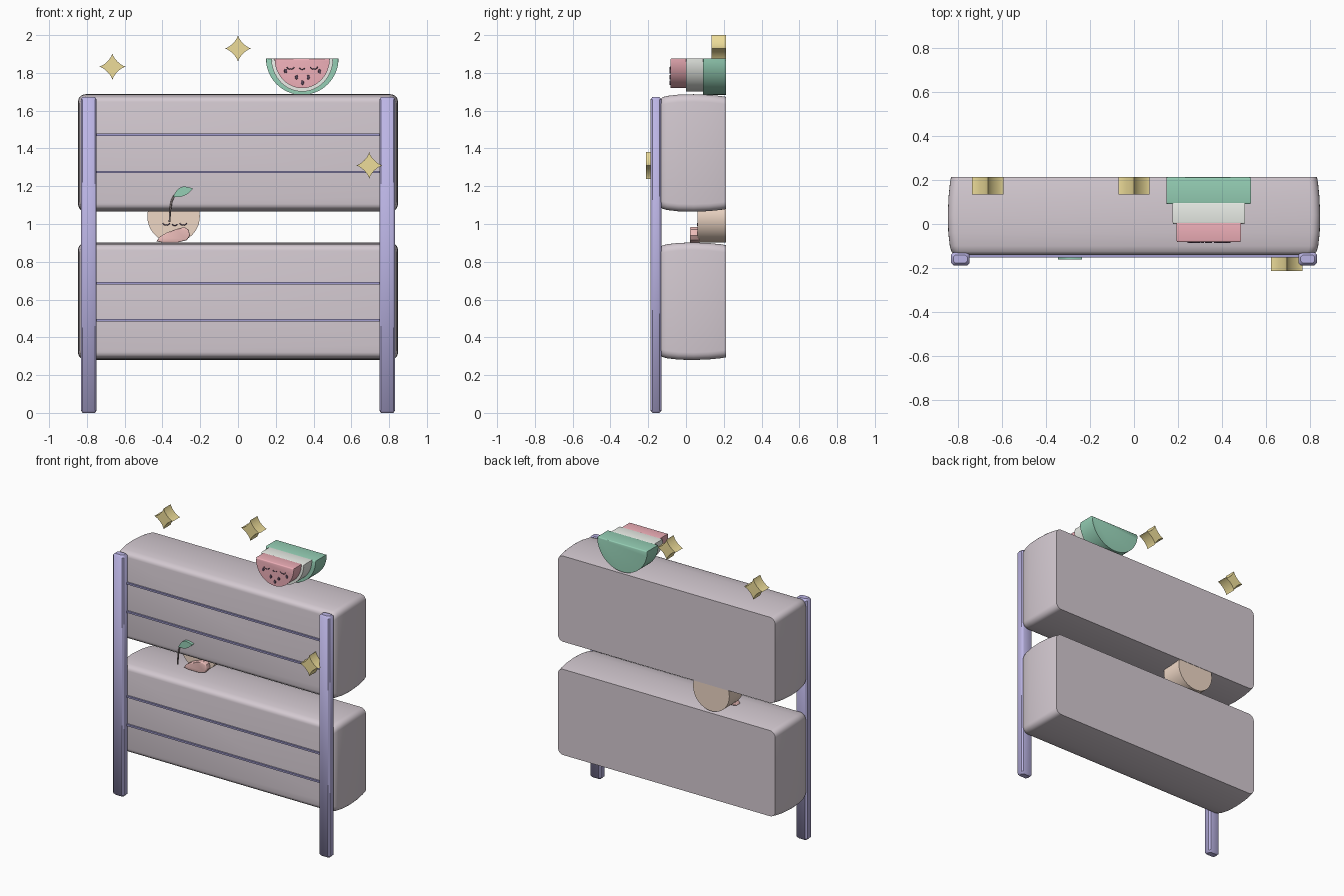
import bpy, bmesh, math
from mathutils import Vector

if "Cube" in bpy.data.objects:
    bpy.data.objects.remove(bpy.data.objects["Cube"])

MATS = {}
def paint(ob, rgb, smooth=True):
    if rgb not in MATS:
        m = bpy.data.materials.new("colour_%d" % len(MATS))
        m.diffuse_color = (*rgb, 1)
        m.use_nodes = True
        m.node_tree.nodes["Principled BSDF"].inputs["Base Color"].default_value = m.diffuse_color
        MATS[rgb] = m
    ob.data.materials.append(MATS[rgb])
    if smooth:
        bpy.ops.object.select_all(action='DESELECT')
        ob.select_set(True)
        bpy.context.view_layer.objects.active = ob
        bpy.ops.object.shade_smooth_by_angle(angle=math.radians(40))
    return ob

def loft(name, sections, rgb, bevel=0):
    """Skin a list of equal-length point loops and cap both ends."""
    bm = bmesh.new()
    rings = [[bm.verts.new(p) for p in s] for s in sections]
    n = len(rings[0])
    for a, b in zip(rings, rings[1:]):
        for i in range(n):
            bm.faces.new((a[i], a[(i + 1) % n], b[(i + 1) % n], b[i]))
    caps = [bm.faces.new(rings[0]), bm.faces.new(rings[-1])]
    if bevel:
        bmesh.ops.bevel(bm, geom=list({e for f in caps for e in f.edges}), offset=bevel,
                        segments=3, profile=0.5, affect='EDGES', clamp_overlap=True)
    bmesh.ops.recalc_face_normals(bm, faces=bm.faces)
    me = bpy.data.meshes.new(name)
    bm.to_mesh(me)
    bm.free()
    ob = bpy.data.objects.new(name, me)
    bpy.context.collection.objects.link(ob)
    return paint(ob, rgb)

def prism(name, pts, y0, y1, rgb, bevel=0):
    return loft(name, [[(x, y, z) for x, z in pts] for y in (y0, y1)], rgb, bevel)

def arc(cx, cz, rx, rz, a0, a1, n, closed=False):
    k = n if closed else n - 1
    return [(cx + rx * math.cos(math.radians(a0 + (a1 - a0) * i / k)),
             cz + rz * math.sin(math.radians(a0 + (a1 - a0) * i / k))) for i in range(n)]

def round_rect(hw, z0, z1, r):
    pts = []
    for cx, cz, a in ((hw - r, z1 - r, 0), (r - hw, z1 - r, 90), (r - hw, z0 + r, 180), (hw - r, z0 + r, 270)):
        pts += arc(cx, cz, r, r, a, a + 90, 6)
    return pts

def tube(name, pts, radius, rgb):
    cu = bpy.data.curves.new(name, 'CURVE')
    cu.dimensions = '3D'
    cu.bevel_depth = radius
    cu.bevel_resolution = 2
    cu.use_fill_caps = True
    sp = cu.splines.new('POLY')
    sp.points.add(len(pts) - 1)
    for p, q in zip(sp.points, pts):
        p.co = (*q, 1)
    ob = bpy.data.objects.new(name, cu)
    bpy.context.collection.objects.link(ob)
    return paint(ob, rgb, False)

MAUVE, LILAC, INK = (0.66, 0.59, 0.64), (0.50, 0.46, 0.78), (0.10, 0.06, 0.10)
GOLD, GREEN = (0.85, 0.72, 0.32), (0.30, 0.62, 0.46)

# Two softly bulging boards with rounded front edges and a flat back
BULGE = ((-0.14, .04), (-0.136, .026), (-0.125, .016), (-0.10, .009), (-0.04, .002),
         (0.04, 0), (0.12, .003), (0.18, .009), (0.213, .014))
for name, z0 in (("lower_board", 0.28), ("upper_board", 1.065)):
    loft(name, [[(x, y, z) for x, z in round_rect(0.847 - d, z0 + d, z0 + 0.622 - d, 0.04)]
                for y, d in BULGE], MAUVE)
    # Thin strips across the front
    for i, h in enumerate((0.21, 0.407)):
        z = z0 + h
        prism("%s_strip_%d" % (name, i), [(-.76, z - .006), (.76, z - .006), (.76, z + .006), (-.76, z + .006)],
              -0.152, -0.13, (0.36, 0.34, 0.62))

# Posts
for name, s in (("left_post", -1), ("right_post", 1)):
    xs = (s * 0.79 - 0.042, s * 0.79 + 0.042)
    def ring(z, d):
        a, b, c, e, k = xs[0] + d, xs[1] - d, -0.188 + d, -0.13 - d, 0.01
        return [(a + k, c, z), (b - k, c, z), (b, c + k, z), (b, e - k, z),
                (b - k, e, z), (a + k, e, z), (a, e - k, z), (a, c + k, z)]
    loft(name, [ring(0, .01), ring(.012, 0), ring(1.66, 0), ring(1.672, .01)], LILAC)

# Four-pointed stars
def spow(v):
    return math.copysign(abs(v) ** 2.8, v)
for i, (x, z, y0, y1) in enumerate(((-.665, 1.833, .135, .213), (0, 1.929, .135, .213), (.695, 1.31, -.213, -.14))):
    pts = [(x + .071 * spow(math.cos(t)), z + .071 * spow(math.sin(t)))
           for t in (math.tau * k / 32 for k in range(32))]
    prism("star_%d" % i, pts, y0, y1, GOLD)

# Watermelon slice in three stepped layers
for name, r, h, y0, y1, c in (("melon_rind", .192, .192, .09, .213, GREEN),
                              ("melon_pith", .164, .175, 0, .10, (0.82, 0.85, 0.80)),
                              ("melon_flesh", .146, .157, -.083, .01, (0.84, 0.42, 0.47))):
    prism(name, arc(.34, 1.876, r, h, 180, 360, 33), y0, y1, c, .008)

# Seeds
for i, (x, z) in enumerate(((.252, 1.81), (.31, 1.777), (.372, 1.777), (.432, 1.808), (.341, 1.748))):
    prism("seed_%d" % i, arc(x, z, .008, .012, 0, 360, 12, True), -.087, -.078, INK, .002)

# Sleepy faces: two closed eyes and a smile
def face(prefix, cx, cz, y, gap, r):
    for n, dx, dz, w in (("left_eye", -gap, 0, r), ("right_eye", gap, 0, r), ("smile", 0, -.005, r * .7)):
        tube(prefix + n, [(x, y, z) for x, z in arc(cx + dx, cz + dz, w, w * .6, 180, 360, 9)], .0025, INK)
face("melon_", .34, 1.832, -.084, .062, .02)
face("peach_", -.335, 1.005, .06, .045, .018)

# Peach resting between the boards
prism("peach", arc(-.341, 1.04, .139, .139, 0, 360, 40, True), .06, .211, (0.86, 0.68, 0.56), .012)
blush = [(-.432, .908), (-.40, .902), (-.32, .902), (-.27, .915), (-.254, .94),
         (-.262, .97), (-.285, .984), (-.33, .972), (-.38, .953), (-.415, .932)]
prism("peach_front_patch", blush, .02, .07, (0.86, 0.52, 0.50), .006)

# Stem and leaf in front of the upper board
tube("stem", [(-.362, -.142, 1.01), (-.36, -.142, 1.07), (-.352, -.142, 1.12),
              (-.338, -.143, 1.15), (-.32, -.146, 1.163)], .005, (0.25, 0.2, 0.2))
u, v = Vector((.108, .045)), Vector((-.012, .03))
leaf = []
for s in (1, -1):
    for k in range(10):
        t = k / 10 if s > 0 else 1 - k / 10
        p = Vector((-.345, 1.142)) + u * t + v * (s * .75 * math.sin(math.pi * t) + .25 * math.sin(math.pi * t))
        leaf.append((p.x, p.y))
prism("leaf", leaf, -.162, -.142, GREEN)
